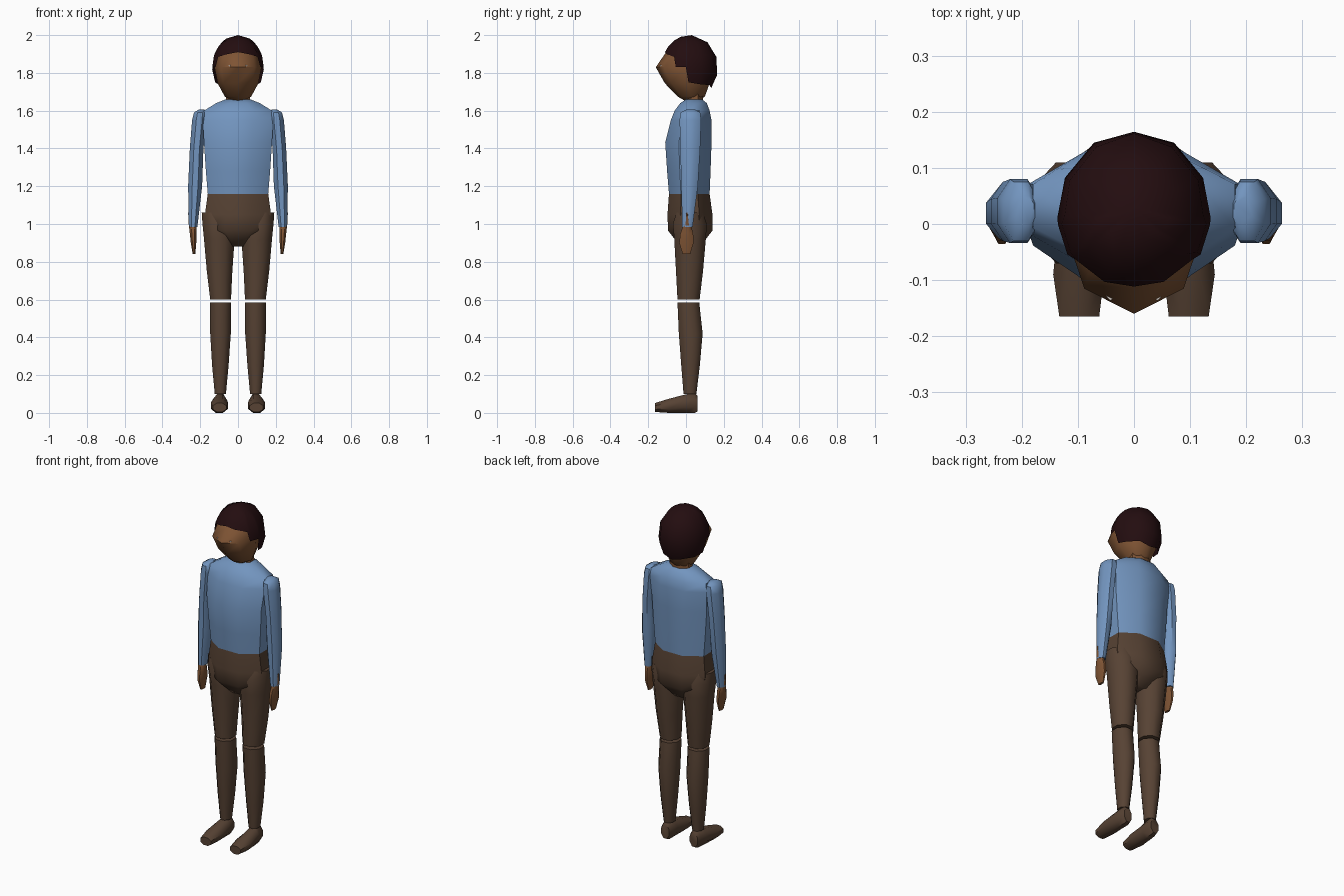
import bpy, bmesh, math
from mathutils import Vector

if "Cube" in bpy.data.objects:
    bpy.data.objects.remove(bpy.data.objects["Cube"])


def material(name, rgb):
    m = bpy.data.materials.new(name)
    m.diffuse_color = (*rgb, 1)
    m.use_nodes = True
    m.node_tree.nodes["Principled BSDF"].inputs["Base Color"].default_value = m.diffuse_color
    return m


SHIRT = material("blue shirt", (0.17, 0.30, 0.52))
TROUSERS = material("brown trousers", (0.095, 0.055, 0.034))
SKIN = material("skin", (0.21, 0.088, 0.034))
HAIR = material("dark hair", (0.017, 0.004, 0.005))
WHITE = material("eye white", (0.75, 0.68, 0.62))


def finish(name, bm, mat, angle=50):
    bmesh.ops.recalc_face_normals(bm, faces=bm.faces)
    me = bpy.data.meshes.new(name)
    bm.to_mesh(me)
    bm.free()
    me.materials.append(mat)
    ob = bpy.data.objects.new(name, me)
    bpy.context.collection.objects.link(ob)
    bpy.ops.object.select_all(action='DESELECT')
    ob.select_set(True)
    bpy.context.view_layer.objects.active = ob
    bpy.ops.object.shade_smooth_by_angle(angle=math.radians(angle))
    return ob


def loft(name, sections, mat, side=1, along_y=False, tip=False):
    """Skin eight-sided rings; each section is (position, x0, x1, v0, v1).
    tip=True puts ring corners on the axes, otherwise flats face the axes."""
    bm = bmesh.new()
    rings = []
    for p, x0, x1, v0, v1 in sections:
        ring = []
        for i in range(8):
            a = math.radians(45 * i + (0 if tip else 22.5))
            k = 1 if tip else 1 / math.cos(math.radians(22.5))
            x = side * ((x0 + x1) / 2 + (x1 - x0) / 2 * k * math.cos(a))
            v = (v0 + v1) / 2 + (v1 - v0) / 2 * k * math.sin(a)
            ring.append(bm.verts.new((x, p, v) if along_y else (x, v, p)))
        rings.append(ring)
    for a, b in zip(rings, rings[1:]):
        for i in range(8):
            j = (i + 1) % 8
            bm.faces.new((a[i], a[j], b[j], b[i]))
    bm.faces.new(rings[0])
    bm.faces.new(rings[-1])
    return finish(name, bm, mat)


# Torso and hips
loft("shirt_body", [(1.16, -.16, .16, -.09, .125), (1.28, -.17, .17, -.10, .13),
                    (1.43, -.18, .18, -.11, .135), (1.55, -.187, .187, -.08, .135),
                    (1.60, -.18, .18, -.06, .125), (1.64, -.115, .115, -.03, .11),
                    (1.66, -.065, .065, 0, .085)], SHIRT)
loft("hips", [(.88, -.06, .06, -.02, .07), (.92, -.09, .09, -.06, .105),
              (.965, -.165, .165, -.095, .14), (1.05, -.175, .175, -.098, .14),
              (1.16, -.16, .16, -.09, .125)], TROUSERS)

# Limbs, mirrored left and right
for side, tag in ((1, "left"), (-1, "right")):
    loft(tag + "_thigh", [(.60, .037, .147, -.045, .072), (.75, .03, .165, -.053, .09),
                          (.92, .018, .18, -.062, .105), (1.0, .02, .188, -.07, .11),
                          (1.06, .03, .192, -.05, .09)], TROUSERS, side)
    loft(tag + "_shin", [(.10, .064, .123, -.013, .055), (.25, .05, .137, -.025, .073),
                         (.42, .038, .147, -.038, .088), (.585, .037, .147, -.045, .07)],
         TROUSERS, side)
    loft(tag + "_shoe", [(-.165, .062, .133, .005, .052), (-.09, .053, .144, 0, .075),
                         (0, .058, .135, 0, .098), (.045, .062, .125, 0, .105),
                         (.062, .068, .12, .008, .09)], TROUSERS, side, along_y=True)
    loft(tag + "_sleeve", [(.985, .215, .26, -.02, .035), (1.2, .19, .264, -.025, .063),
                           (1.4, .183, .255, -.03, .075), (1.55, .168, .243, -.034, .08),
                           (1.59, .17, .233, -.03, .075), (1.605, .178, .21, 0, .05)],
         SHIRT, side)
    loft(tag + "_hand", [(.84, .226, .24, -.017, .022), (.90, .221, .25, -.036, .04),
                         (.95, .219, .255, -.03, .038), (1.0, .222, .261, -.012, .025),
                         (1.06, .245, .264, 0, .01)], SKIN, side)

# Neck and head, with the front corner forming the nose
loft("neck", [(1.62, -.065, .065, 0, .09), (1.72, -.06, .06, 0, .09)], SKIN)
loft("head", [(1.655, -.04, .04, -.01, .07), (1.675, -.07, .07, -.045, .10),
              (1.745, -.108, .108, -.112, .125), (1.83, -.125, .125, -.16, .145),
              (1.90, -.11, .11, -.112, .13), (1.96, -.06, .06, -.04, .08)],
     SKIN, tip=True)

# Hair cap: columns of an ellipsoid, each ending at its own hairline height
half = [(0, 1.91), (25, 1.90), (54, 1.885), (60, 1.83), (82, 1.83),
        (87, 1.75), (115, 1.74), (148, 1.735), (180, 1.72)]
columns = half + [(360 - a, z) for a, z in half[-2:0:-1]]
bm = bmesh.new()
crown = bm.verts.new((0, .03, 2.0))
grid = []
for ang, low in columns:
    a = math.radians(ang)
    top = math.radians(90)
    end = math.asin((low - 1.83) / .17)
    col = []
    for t in (.3, .55, .8, 1):
        e = top + (end - top) * t
        r = math.cos(e)
        col.append(bm.verts.new((.137 * r * math.sin(a), .02 - .149 * r * math.cos(a),
                                 1.83 + .17 * math.sin(e))))
    grid.append(col)
for i, a in enumerate(grid):
    b = grid[(i + 1) % len(grid)]
    bm.faces.new((crown, a[0], b[0]))
    for k in range(3):
        bm.faces.new((a[k], a[k + 1], b[k + 1], b[k]))
finish("hair", bm, HAIR, 40)

# Eyes: thin slivers lying on the face
for side, tag in ((1, "left"), (-1, "right")):
    bm = bmesh.new()
    bmesh.ops.create_cube(bm, size=1)
    d = Vector((.088, .0985, 0)).normalized()
    for v in bm.verts:
        along, depth, up = v.co.x * .032, v.co.y * .008, v.co.z * .009
        v.co = (side * (.05 + along * d.x + depth * d.y),
                -.122 + along * d.y - depth * d.x, 1.836 + up)
    finish(tag + "_eye", bm, WHITE)
